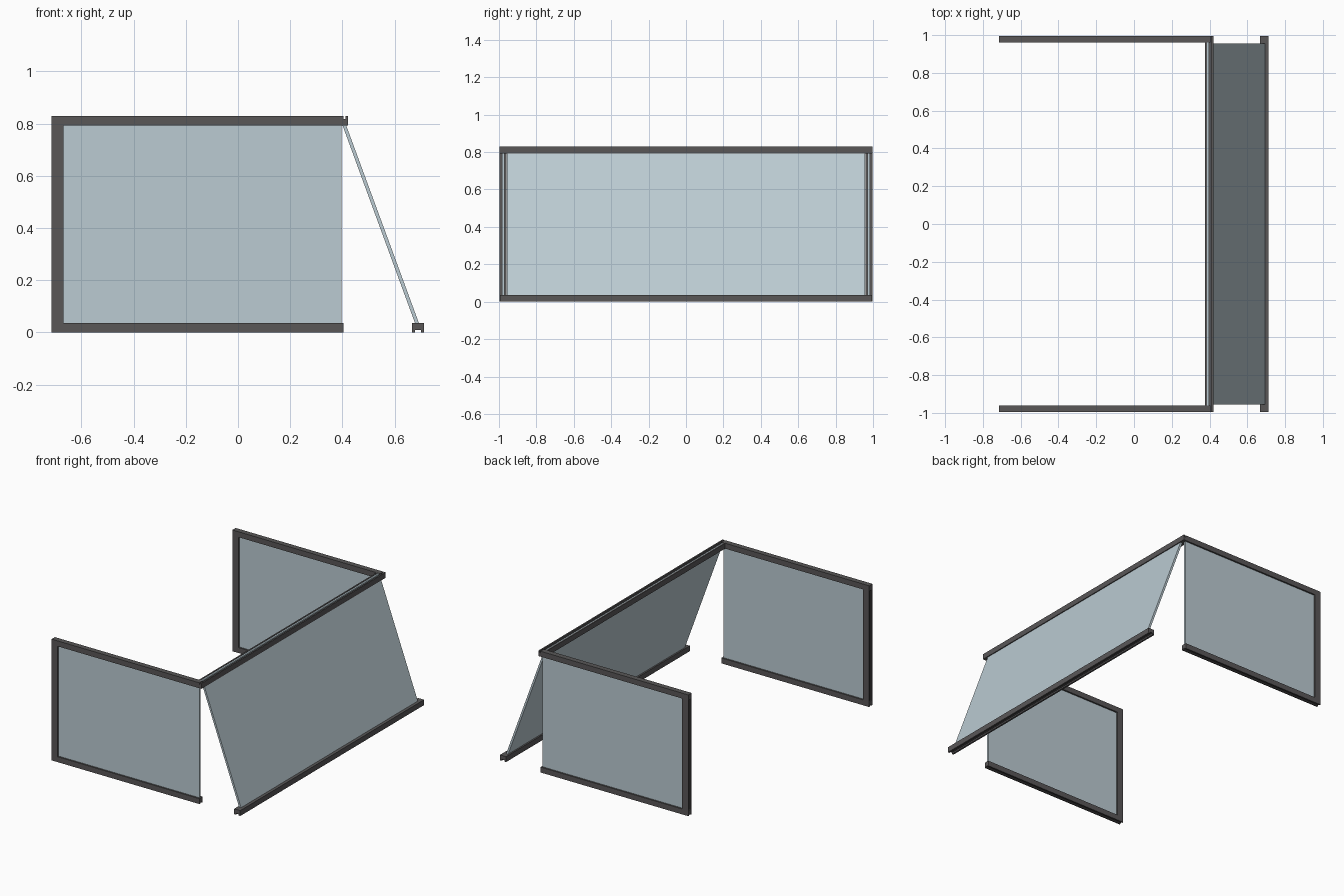
import bpy
import bmesh
from mathutils import Vector

cube = bpy.data.objects.get("Cube")
if cube:
    bpy.data.objects.remove(cube, do_unlink=True)


def material(name, colour):
    mat = bpy.data.materials.new(name)
    mat.use_nodes = True
    mat.diffuse_color = (*colour, 1)
    mat.node_tree.nodes["Principled BSDF"].inputs["Base Color"].default_value = (*colour, 1)
    return mat


FRAME = material("dark grey metal", (0.1, 0.095, 0.097))
GLASS = material("pale blue glass", (0.5, 0.6, 0.65))


def box(name, low, high, mat):
    """Box between two opposite corners."""
    bm = bmesh.new()
    bmesh.ops.create_cube(bm, size=1)
    low, high = Vector(low), Vector(high)
    for v in bm.verts:
        v.co = (low + high) / 2 + v.co * (high - low)
    return finish(name, bm, mat)


def finish(name, bm, mat):
    mesh = bpy.data.meshes.new(name)
    bmesh.ops.recalc_face_normals(bm, faces=bm.faces[:])
    bm.to_mesh(mesh)
    bm.free()
    mesh.materials.append(mat)
    obj = bpy.data.objects.new(name, mesh)
    bpy.context.collection.objects.link(obj)
    return obj


def extrude_y(name, profile, y, mat):
    """Extrude an (x, z) outline symmetrically along y."""
    bm = bmesh.new()
    face = bm.faces.new([bm.verts.new((x, -y, z)) for x, z in profile])
    moved = bmesh.ops.extrude_face_region(bm, geom=[face])["geom"]
    bmesh.ops.translate(bm, vec=(0, 2 * y, 0),
                        verts=[g for g in moved if isinstance(g, bmesh.types.BMVert)])
    return finish(name, bm, mat)


def channel(x0, x1, z_open, z_shut, wall, depth):
    """U-shaped outline whose slot opens towards z_open."""
    floor = z_open + depth * (1 if z_shut > z_open else -1)
    return [(x0, z_open), (x0, z_shut), (x1, z_shut), (x1, z_open),
            (x1 - wall, z_open), (x1 - wall, floor), (x0 + wall, floor), (x0 + wall, z_open)]


LEFT, RIGHT, TOP = -0.715, 0.405, 0.83
RAIL, STILE, DEPTH, END = 0.037, 0.046, 0.036, 0.996

# Front and back fixed panels
for side, s in (("front", -1), ("back", 1)):
    outer, inner, mid = s * END, s * (END - DEPTH), s * (END - DEPTH / 2)
    box(side + "_top_rail", (LEFT, outer, TOP - RAIL), (RIGHT, inner, TOP), FRAME)
    box(side + "_bottom_rail", (LEFT, outer, 0.006), (RIGHT, inner, RAIL), FRAME)
    box(side + "_bottom_rail_outer_lip", (LEFT, outer, 0), (RIGHT, outer - s * 0.01, 0.006), FRAME)
    box(side + "_bottom_rail_inner_lip", (LEFT, inner, 0), (RIGHT, inner + s * 0.01, 0.006), FRAME)
    box(side + "_stile", (LEFT + 0.008, outer, RAIL), (LEFT + STILE, inner, TOP - RAIL), FRAME)
    box(side + "_stile_outer_lip", (LEFT, outer, RAIL), (LEFT + 0.008, outer - s * 0.01, TOP - RAIL), FRAME)
    box(side + "_stile_inner_lip", (LEFT, inner, RAIL), (LEFT + 0.008, inner + s * 0.01, TOP - RAIL), FRAME)
    box(side + "_pane", (LEFT + STILE, mid - 0.007, RAIL), (0.397, mid + 0.007, TOP - RAIL), GLASS)

# Header with a pale strip set into its top slot
extrude_y("header", channel(0.376, 0.421, TOP, TOP - RAIL, 0.01, 0.012), END, FRAME)
box("header_strip", (0.386, -0.96, TOP - 0.012), (0.397, 0.96, TOP - 0.003), GLASS)

# Leaning panel and its foot rail
extrude_y("leaning_pane", [(0.398, 0.8), (0.412, 0.8), (0.693, 0.036), (0.678, 0.036)], 0.956, GLASS)
extrude_y("foot_rail", channel(0.667, 0.713, 0, RAIL, 0.012, 0.01), END - 0.002, FRAME)
